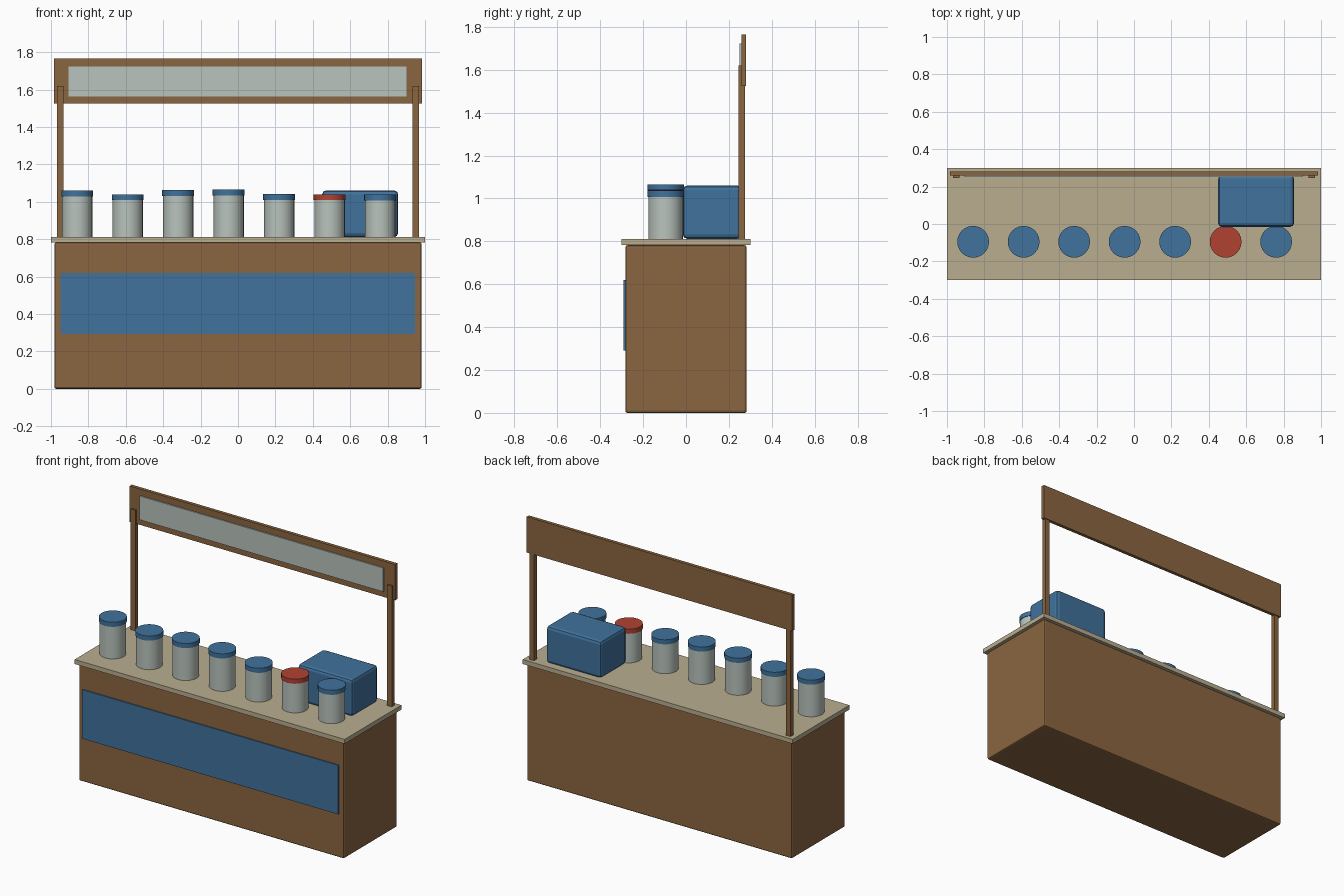
import bpy

if "Cube" in bpy.data.objects:
    bpy.data.objects.remove(bpy.data.objects["Cube"])


def material(name, rgb):
    m = bpy.data.materials.new(name)
    m.diffuse_color = (*rgb, 1)
    m.use_nodes = True
    m.node_tree.nodes["Principled BSDF"].inputs["Base Color"].default_value = m.diffuse_color
    return m


WOOD = material("brown_wood", (0.254, 0.130, 0.051))
TAN = material("tan_top", (0.491, 0.423, 0.279))
BLUE = material("blue", (0.051, 0.168, 0.332))
RED = material("red", (0.434, 0.055, 0.032))
PALE = material("pale_grey", (0.485, 0.546, 0.508))


def box(name, mat, x, y, z, bevel=0, segments=2):
    """Box from (min, max) ranges on each axis."""
    bpy.ops.mesh.primitive_cube_add(size=1, location=[(a + b) / 2 for a, b in (x, y, z)])
    o = bpy.context.object
    o.name = name
    o.scale = [b - a for a, b in (x, y, z)]
    bpy.ops.object.transform_apply(location=False, rotation=False, scale=True)
    o.data.materials.append(mat)
    if bevel:
        mod = o.modifiers.new("rounded_edges", 'BEVEL')
        mod.width = bevel
        mod.segments = segments
    return o


def cylinder(name, mat, x, y, z0, z1, radius):
    bpy.ops.mesh.primitive_cylinder_add(vertices=24, radius=radius, depth=z1 - z0,
                                        location=(x, y, (z0 + z1) / 2))
    o = bpy.context.object
    o.name = name
    o.data.materials.append(mat)
    bpy.ops.object.shade_smooth_by_angle()
    return o


# Counter with its top and front panel
box("counter_body", WOOD, (-0.982, 0.982), (-0.283, 0.283), (0, 0.782), 0.01)
box("counter_top", TAN, (-1, 1), (-0.3, 0.3), (0.782, 0.812))
box("front_panel", BLUE, (-0.95, 0.946), (-0.291, -0.282), (0.292, 0.62))

# Sign on two posts
for side, s in (("left", -1), ("right", 1)):
    a, b = sorted((s * 0.933, s * 0.967))
    box(side + "_post", WOOD, (a, b), (0.246, 0.275), (0.81, 1.62))
box("sign_board", WOOD, (-0.983, 0.983), (0.258, 0.281), (1.525, 1.765))
box("sign_panel", PALE, (-0.905, 0.9), (0.25, 0.259), (1.563, 1.722))

# Row of jars with lids, varying in height
tops = [1.06, 1.04, 1.062, 1.065, 1.041, 1.04, 1.038]
for i, top in enumerate(tops):
    x = -0.86 + i * 0.27
    cylinder(f"jar_{i + 1}", PALE, x, -0.095, 0.81, top - 0.01, 0.081)
    cylinder(f"jar_lid_{i + 1}", RED if i == 5 else BLUE, x, -0.095, top - 0.031, top, 0.085)

# Storage box at the back of the counter
box("storage_box", BLUE, (0.45, 0.856), (-0.015, 0.26), (0.812, 1.06), 0.02)
